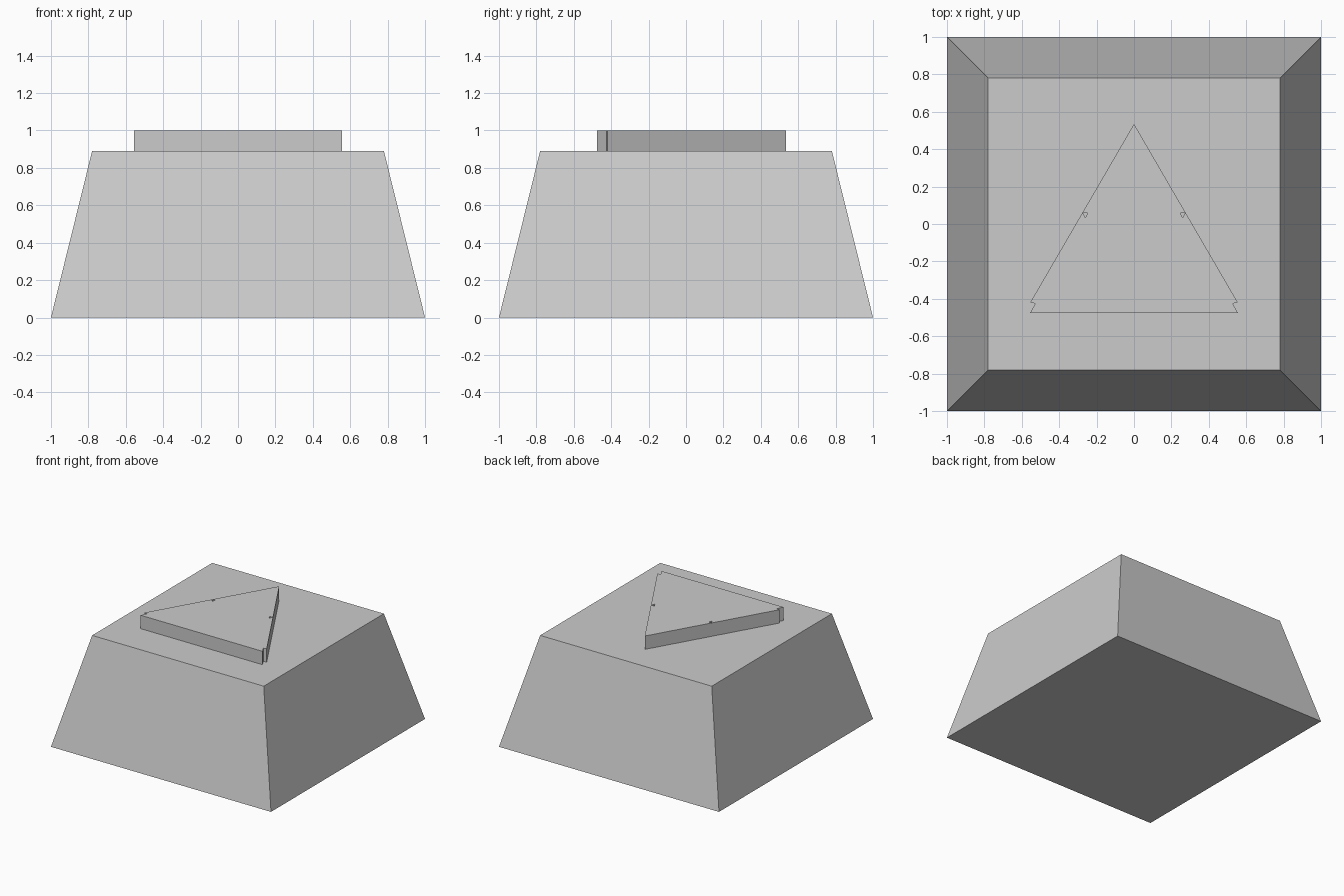
import bpy
import bmesh

if "Cube" in bpy.data.objects:
    bpy.data.objects.remove(bpy.data.objects["Cube"], do_unlink=True)

grey = bpy.data.materials.new("light_grey")
grey.use_nodes = True
grey.diffuse_color = (0.6, 0.6, 0.6, 1)
grey.node_tree.nodes["Principled BSDF"].inputs["Base Color"].default_value = grey.diffuse_color

BASE_TOP = 0.89
PLATE_TOP = 1.0


def add_object(name, data):
    obj = bpy.data.objects.new(name, data)
    bpy.context.collection.objects.link(obj)
    data.materials.append(grey)
    return obj


def mirrored(points):
    return [(-x, y) for x, y in reversed(points)]


# Tapered square base
bm = bmesh.new()
bmesh.ops.create_cube(bm, size=2)
for v in bm.verts:
    top = v.co.z > 0
    half = 0.78 if top else 1.0
    v.co = (v.co.x * half, v.co.y * half, BASE_TOP if top else 0)
base_mesh = bpy.data.meshes.new("tapered_base")
bm.to_mesh(base_mesh)
bm.free()
add_object("tapered_base", base_mesh)

# Raised triangle outline with notched lower corners, and two small holes
right_side = [(0.555, -0.475), (0.528, -0.425), (0.555, -0.42)]
outline = right_side + [(0, 0.535)] + mirrored(right_side)
hole = [(0.246, 0.06), (0.274, 0.06), (0.26, 0.033)]

curve = bpy.data.curves.new("raised_triangle", "CURVE")
curve.dimensions = "2D"
curve.fill_mode = "BOTH"
curve.extrude = (PLATE_TOP - BASE_TOP) / 2
for loop in (outline, hole, mirrored(hole)):
    spline = curve.splines.new("POLY")
    spline.points.add(len(loop) - 1)
    for point, (x, y) in zip(spline.points, loop):
        point.co = (x, y, 0, 1)
    spline.use_cyclic_u = True

# Turn the filled curve into a mesh
plate = add_object("raised_triangle", curve)
plate.location.z = (BASE_TOP + PLATE_TOP) / 2
bpy.ops.object.select_all(action="DESELECT")
plate.select_set(True)
bpy.context.view_layer.objects.active = plate
bpy.ops.object.convert(target="MESH")
bpy.ops.object.shade_flat()
